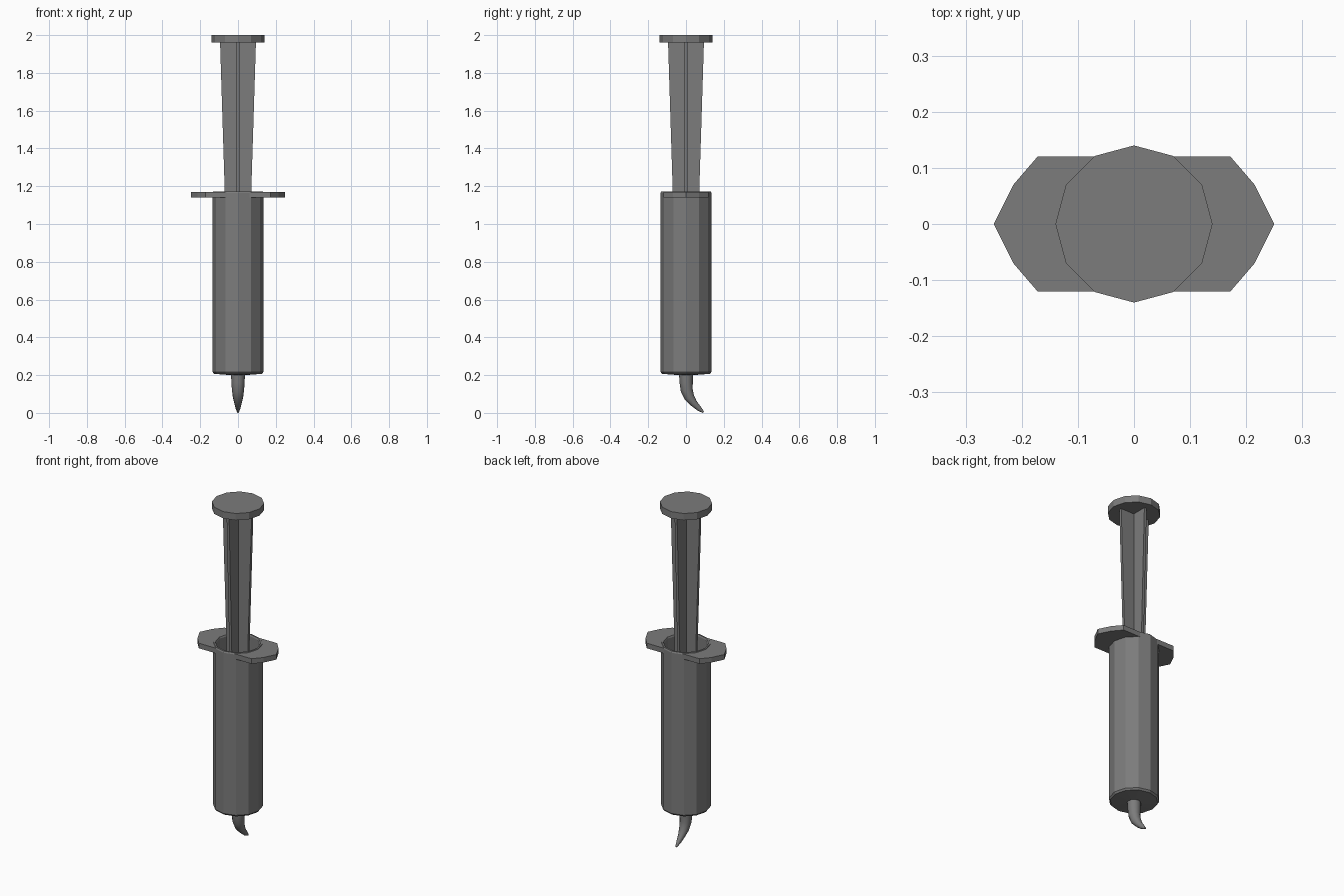
import bpy, bmesh, math
from mathutils import Vector

if "Cube" in bpy.data.objects:
    bpy.data.objects.remove(bpy.data.objects["Cube"])

SIDES = 12
grey = bpy.data.materials.new("dark_grey")
grey.diffuse_color = (0.2, 0.2, 0.2, 1)
grey.use_nodes = True
grey.node_tree.nodes["Principled BSDF"].inputs["Base Color"].default_value = grey.diffuse_color


def finish(name, bm):
    bmesh.ops.recalc_face_normals(bm, faces=bm.faces)
    mesh = bpy.data.meshes.new(name)
    bm.to_mesh(mesh)
    bm.free()
    mesh.materials.append(grey)
    obj = bpy.data.objects.new(name, mesh)
    bpy.context.collection.objects.link(obj)
    return obj


def loft(name, rings):
    """Skin a list of point rings and cap both ends."""
    bm = bmesh.new()
    loops = [[bm.verts.new(p) for p in ring] for ring in rings]
    n = len(loops[0])
    for a, b in zip(loops, loops[1:]):
        for i in range(n):
            j = (i + 1) % n
            bm.faces.new((a[i], a[j], b[j], b[i]))
    bm.faces.new(loops[0])
    bm.faces.new(loops[-1])
    return finish(name, bm)


def ring(r, z, n=SIDES):
    return [(r * math.cos(2 * math.pi * i / n), r * math.sin(2 * math.pi * i / n), z)
            for i in range(n)]


# Hollow barrel: outside from the nozzle up, over the rim, down to the inner floor
loft("barrel", [ring(r, z) for r, z in [
    (0.04, 0.2), (0.127, 0.207), (0.135, 0.217), (0.135, 1.165), (0.131, 1.173),
    (0.122, 1.173), (0.118, 1.165), (0.118, 0.24)]])

# Finger grips: one wing hugging the barrel, repeated on the other side
outer = [(0.06, -0.12), (0.172, -0.12), (0.215, -0.07), (0.25, 0),
         (0.215, 0.07), (0.172, 0.12), (0.06, 0.12)]
inner = [(0.127 * math.cos(math.radians(a)), 0.127 * math.sin(math.radians(a)))
         for a in (60, 30, 0, -30, -60)]
for side, s in (("right", 1), ("left", -1)):
    loft("finger_grip_" + side,
         [[(s * x, y, z) for x, y in outer + inner] for z in (1.14, 1.17)])

# Plunger rod: tapered cross section
def cross(w, z, t=0.008):
    return [(x, y, z) for x, y in [
        (w, -t), (w, t), (t, t), (t, w), (-t, w), (-t, t),
        (-w, t), (-w, -t), (-t, -t), (-t, -w), (t, -w), (t, -t)]]


loft("plunger_rod", [cross(0.046, 0.4), cross(0.095, 1.965)])

# Plunger thumb plate and stopper
loft("thumb_plate", [ring(0.14, 1.96), ring(0.14, 2.0)])
loft("stopper", [ring(0.117, 0.34), ring(0.117, 0.4)])

# Curved nozzle: rings swept along a path bending backwards (y, z, radius)
path = [(0, 0.21, 0.037), (0.001, 0.16, 0.035), (0.004, 0.12, 0.032),
        (0.018, 0.082, 0.027), (0.042, 0.05, 0.019), (0.068, 0.027, 0.012),
        (0.092, 0.009, 0.005)]
rings = []
for i, (y, z, r) in enumerate(path):
    a, b = path[max(i - 1, 0)], path[min(i + 1, len(path) - 1)]
    d = Vector((0, b[0] - a[0], b[1] - a[1])).normalized()
    if i == 0:
        d = Vector((0, 0, -1))
    across = Vector((1, 0, 0))
    up = d.cross(across)
    rings.append([Vector((0, y, z)) + across * px + up * py for px, py, _ in ring(r, 0)])
nozzle = loft("nozzle", rings)
bpy.context.view_layer.objects.active = nozzle
nozzle.select_set(True)
bpy.ops.object.shade_smooth_by_angle(angle=math.radians(40))
# Set the tip on the ground
low = min(v.co.z for v in nozzle.data.vertices)
for v in nozzle.data.vertices:
    if v.co.z < 0.03:
        v.co.z -= low
